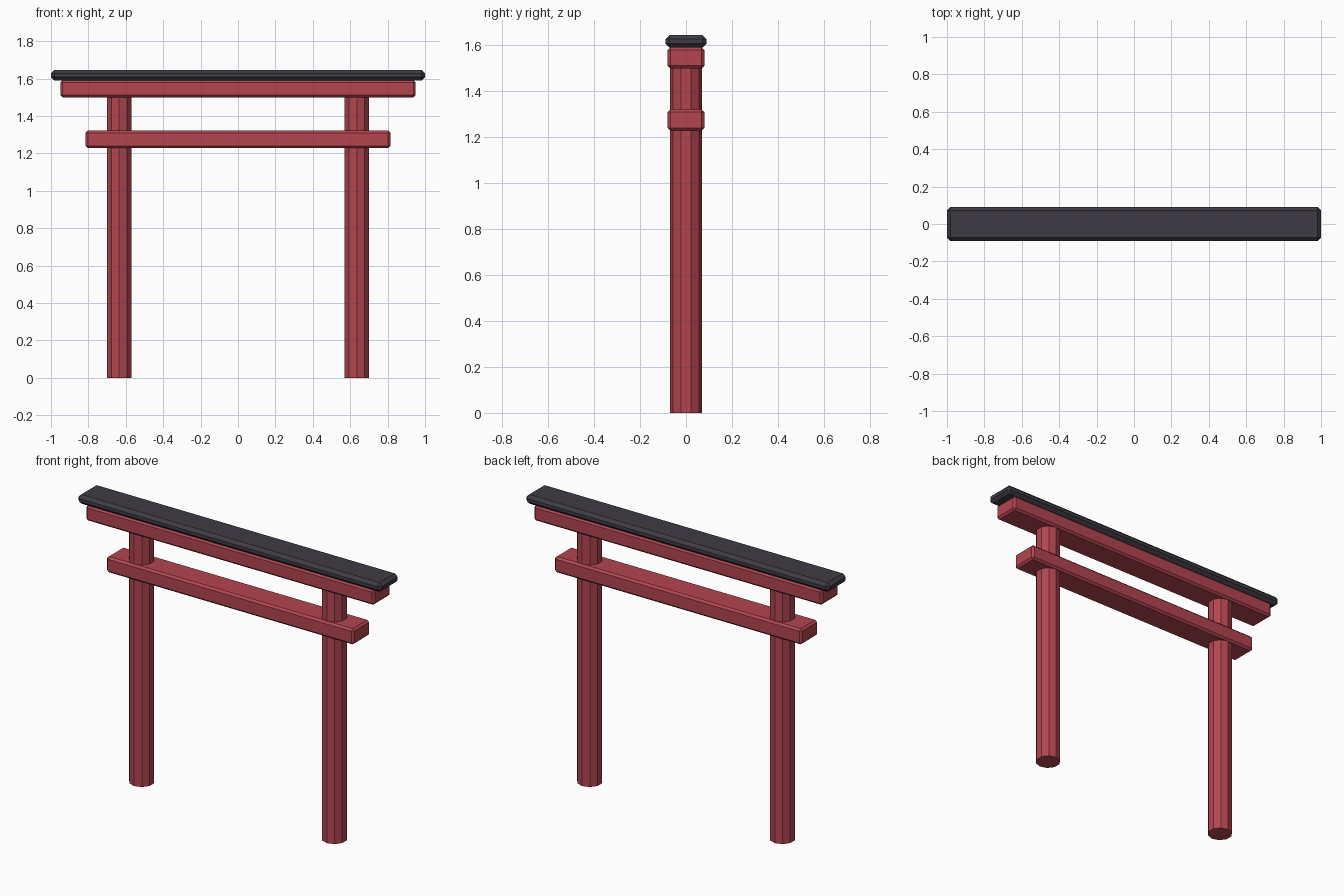
import bpy

if "Cube" in bpy.data.objects:
    bpy.data.objects.remove(bpy.data.objects["Cube"])


def material(name, rgb):
    m = bpy.data.materials.new(name)
    m.diffuse_color = (*rgb, 1)
    m.use_nodes = True
    m.node_tree.nodes["Principled BSDF"].inputs["Base Color"].default_value = m.diffuse_color
    return m


red = material("red_paint", (0.45, 0.06, 0.08))
dark = material("dark_roof", (0.05, 0.044, 0.058))


def beam(name, length, depth, z0, z1, bevel, mat):
    """Horizontal chamfered beam spanning z0..z1."""
    bpy.ops.mesh.primitive_cube_add(size=1, location=(0, 0, (z0 + z1) / 2))
    ob = bpy.context.object
    ob.name = name
    ob.scale = (length, depth, z1 - z0)
    bpy.ops.object.transform_apply(location=False, rotation=False, scale=True)
    mod = ob.modifiers.new("chamfer", 'BEVEL')
    mod.width = bevel
    mod.segments = 1
    ob.data.materials.append(mat)


# Ten-sided posts, running up into the top beam
for side, label in ((-1, "left"), (1, "right")):
    height = 1.53
    bpy.ops.mesh.primitive_cylinder_add(vertices=10, radius=0.07, depth=height,
                                        location=(side * 0.635, 0, height / 2))
    post = bpy.context.object
    post.name = label + "_post"
    post.data.materials.append(red)

# Tie beam, top beam and dark cap
beam("tie_beam", 1.63, 0.16, 1.228, 1.322, 0.012, red)
beam("top_beam", 1.90, 0.16, 1.50, 1.592, 0.012, red)
beam("roof_cap", 2.00, 0.18, 1.59, 1.645, 0.018, dark)
